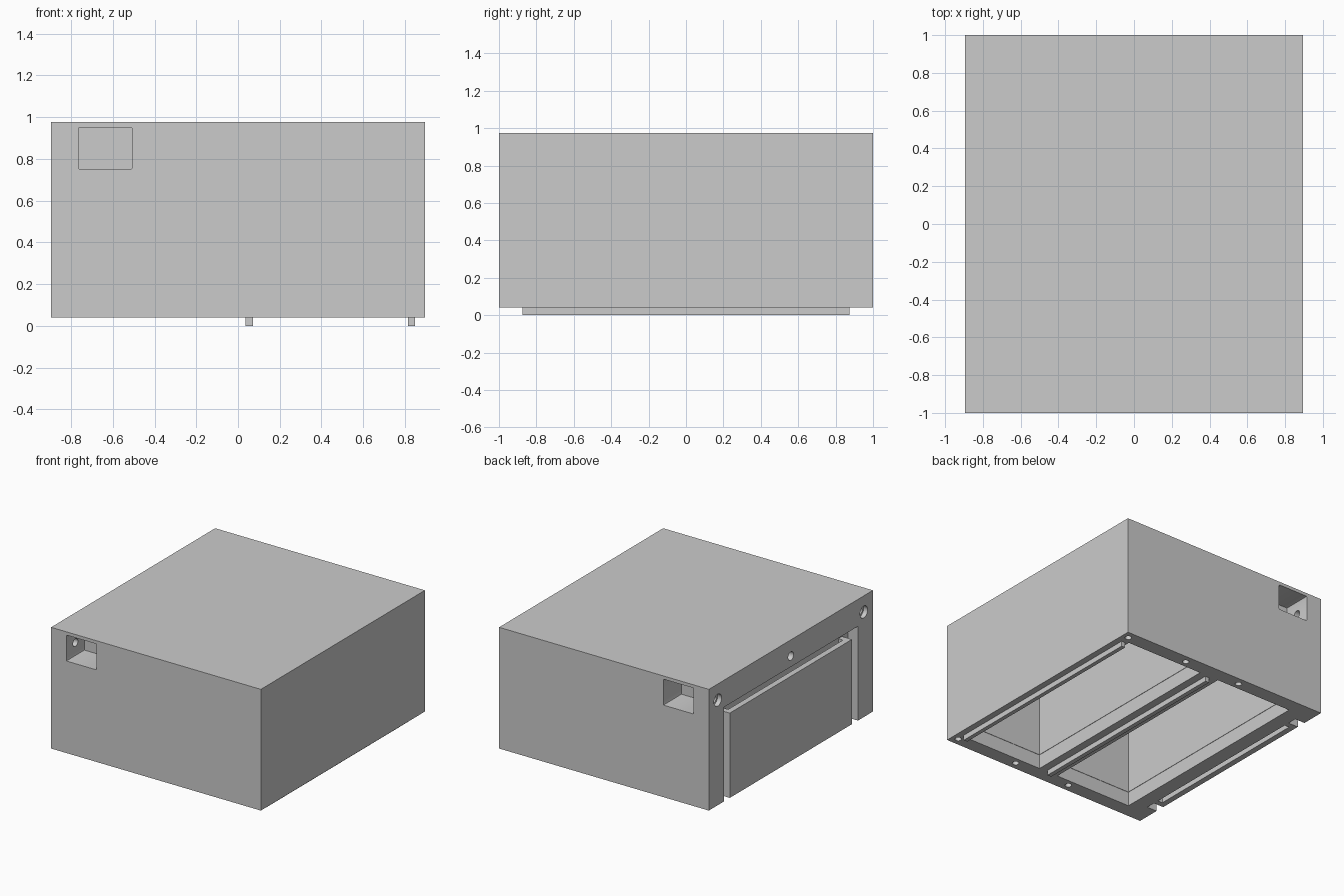
import bpy
import bmesh
import math
from mathutils import Matrix, Vector

if "Cube" in bpy.data.objects:
    bpy.data.objects.remove(bpy.data.objects["Cube"], do_unlink=True)

# One light grey for everything
grey = bpy.data.materials.new("plain_grey")
grey.use_nodes = True
colour = (0.6, 0.6, 0.6, 1)
grey.diffuse_color = colour
grey.node_tree.nodes["Principled BSDF"].inputs["Base Color"].default_value = colour


def add_object(name, bm):
    mesh = bpy.data.meshes.new(name)
    bm.to_mesh(mesh)
    bm.free()
    mesh.materials.append(grey)
    obj = bpy.data.objects.new(name, mesh)
    bpy.context.collection.objects.link(obj)
    return obj


def box(name, x, y, z, round_y=0):
    """Box between (min, max) pairs; round_y softens the edges along y."""
    bm = bmesh.new()
    bmesh.ops.create_cube(bm, size=1)
    size = [b - a for a, b in (x, y, z)]
    middle = [(a + b) / 2 for a, b in (x, y, z)]
    bmesh.ops.transform(bm, matrix=Matrix.Translation(middle) @ Matrix.Diagonal((*size, 1)), verts=bm.verts)
    if round_y:
        edges = [e for e in bm.edges if abs(e.verts[0].co.y - e.verts[1].co.y) > 0.01]
        bmesh.ops.bevel(bm, geom=edges, offset=round_y, segments=2, affect='EDGES', profile=0.5)
    return add_object(name, bm)


def rod(name, start, end, radius):
    """Cylinder between two points."""
    a, b = Vector(start), Vector(end)
    turn = (b - a).to_track_quat('Z', 'Y').to_matrix().to_4x4()
    bm = bmesh.new()
    bmesh.ops.create_cone(bm, cap_ends=True, segments=24, radius1=radius, radius2=radius,
                          depth=(b - a).length, matrix=Matrix.Translation((a + b) / 2) @ turn)
    return add_object(name, bm)


def cut(body, cutter):
    """Subtract the cutter from the body and discard it."""
    cutter.hide_render = True
    mod = body.modifiers.new("cut", 'BOOLEAN')
    mod.operation = 'DIFFERENCE'
    mod.solver = 'EXACT'
    mod.object = cutter
    bpy.context.view_layer.objects.active = body
    bpy.ops.object.modifier_apply(modifier=mod.name)
    bpy.data.objects.remove(cutter, do_unlink=True)


def ends(s, near, far):
    """Range along y on the back (s = 1) or front (s = -1)."""
    return tuple(sorted((s * near, s * far)))


LEFT, BOTTOM, TOP, CEILING = -0.895, 0.04, 0.975, 0.92
body = box("housing", (LEFT, -LEFT), (-1, 1), (BOTTOM, TOP))

# Two deep compartments open below, each with a slightly wider mouth;
# thin walls are left around the corner pockets
for x0, x1 in ((-0.69, -0.036), (0.135, 0.79)):
    cavity = box("cavity", (x0, x1), (-0.885, 0.885), (-0.1, CEILING))
    for s in (-1, 1):
        cut(cavity, box("pocket_wall", (-0.87, -0.46), ends(s, 0.73, 1.2), (0.70, 1.1)))
    cut(body, cavity)
    cut(body, box("mouth", (x0 - 0.003, x1 + 0.003), (-0.888, 0.888), (-0.1, 0.15)))

# Recess in the side, holding a panel on two ribs
cut(body, box("recess", (-1, -0.81), (-0.817, 0.817), (-0.1, 0.767)))
box("side_panel", (LEFT, -0.85), (-0.744, 0.744), (BOTTOM, 0.694))
for s in (-1, 1):
    box("panel_rib", (-0.85, -0.81), ends(s, 0.70, 0.744), (BOTTOM, 0.694))

# Corner pockets in front and back, with a stepped bolt hole from the side
for s in (-1, 1):
    cut(body, box("pocket", (-0.764, -0.508), ends(s, 0.78, 1.1), (0.75, 0.95), 0.006))
    y = s * 0.89
    cut(body, rod("bolt_hole", (-1, y, 0.85), (-0.70, y, 0.85), 0.03))
    cut(body, rod("bolt_head", (-1, y, 0.85), (-0.86, y, 0.85), 0.046))
cut(body, rod("middle_hole", (-1, 0, 0.85), (-0.60, 0, 0.85), 0.033))

# Screw holes in the underside
for x in (0.842, 0.31, -0.18):
    for y in (-0.94, 0.94):
        cut(body, rod("screw_hole", (x, y, -0.1), (x, y, 0.16), 0.024))

# Round holes shade smoothly, sharp edges stay sharp
bpy.ops.object.select_all(action='DESELECT')
body.select_set(True)
bpy.context.view_layer.objects.active = body
bpy.ops.object.shade_smooth_by_angle(angle=math.radians(30))

# Two runners under the housing
box("middle_runner", (0.037, 0.071), (-0.873, 0.873), (0, BOTTOM))
box("side_runner", (0.815, 0.847), (-0.873, 0.873), (0, BOTTOM))
